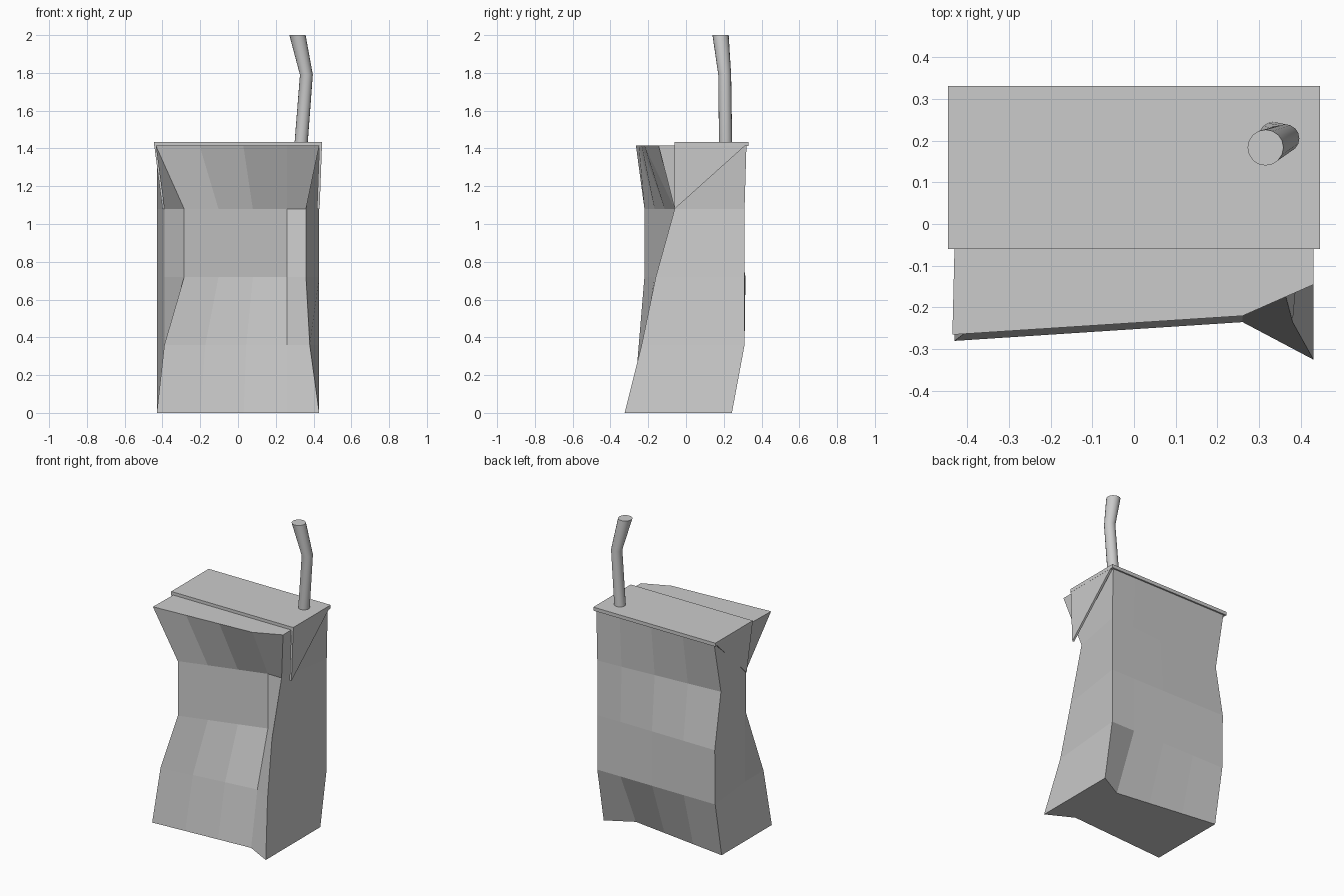
import bpy, bmesh, math
from mathutils import Vector

if "Cube" in bpy.data.objects:
    bpy.data.objects.remove(bpy.data.objects["Cube"])


def make_object(name, bm):
    bmesh.ops.recalc_face_normals(bm, faces=bm.faces)
    mesh = bpy.data.meshes.new(name)
    bm.to_mesh(mesh)
    bm.free()
    ob = bpy.data.objects.new(name, mesh)
    bpy.context.collection.objects.link(ob)
    return ob


def loft(name, rings):
    """Skin a stack of closed rings and cap both ends."""
    bm = bmesh.new()
    loops = [[bm.verts.new(p) for p in ring] for ring in rings]
    n = len(loops[0])
    for a, b in zip(loops, loops[1:]):
        for i in range(n):
            j = (i + 1) % n
            bm.faces.new((a[i], a[j], b[j], b[i]))
    bm.faces.new(loops[0][::-1])
    bm.faces.new(loops[-1])
    return make_object(name, bm)


def spread(a, b, n):
    """Points from a up to (not including) b."""
    a, b = Vector(a), Vector(b)
    return [a.lerp(b, i / n) for i in range(n)]


# Crushed carton: front left, front dent, front right,
# back right, back dent, back left, left crease
levels = [
    (0.00, (-.43, -.28), (.26, -.235), (.43, -.325), (.43, .243), (.26, .15), (-.43, .243), (-.43, -.06)),
    (0.36, (-.39, -.25), (.26, -.17), (.38, -.235), (.43, .31), (.26, .31), (-.43, .31), (-.39, -.06)),
    (0.72, (-.285, -.22), (.26, -.06), (.36, -.16), (.43, .31), (.26, .31), (-.43, .315), (-.39, -.06)),
    (1.08, (-.285, -.22), (.26, -.06), (.36, -.06), (.43, .31), (.26, .30), (-.43, .25), (-.39, -.06)),
    (1.415, (-.435, -.265), (.26, -.22), (.43, -.145), (.43, .32), (.26, .32), (-.43, .32), (-.43, -.06)),
]
rings = []
for z, fl, fm, fr, br, bk, bl, lc in levels:
    ring = spread(fl, fm, 3) + [fm, fr, br] + spread(bk, bl, 3) + [bl, lc]
    rings.append([(p[0], p[1], z) for p in ring])
loft("carton_body", rings)

# Folded top seam
loft("top_flap", [[(x, y, z) for x, y in ((-.445, -.06), (.445, -.06), (.445, .33), (-.445, .33))]
                  for z in (1.412, 1.435)])

# Triangular ears folded down on each side
for name, side, tip in (("left_ear", -1, .40), ("right_ear", 1, .432)):
    outer = [(side * .445, -.06, 1.43), (side * .445, .33, 1.43), (side * tip, -.06, 1.08)]
    loft(name, [outer, [(x - side * .014, y, z) for x, y, z in outer]])

# Bent straw
straw = [(.332, .21, 1.40, .035), (.362, .205, 1.79, .034), (.315, .183, 2.0, .043)]
ob = loft("straw", [[(x + r * math.cos(t * math.tau / 16), y + r * math.sin(t * math.tau / 16), z)
                     for t in range(16)] for x, y, z, r in straw])
bpy.context.view_layer.objects.active = ob
ob.select_set(True)
bpy.ops.object.shade_smooth_by_angle(angle=math.radians(30))
